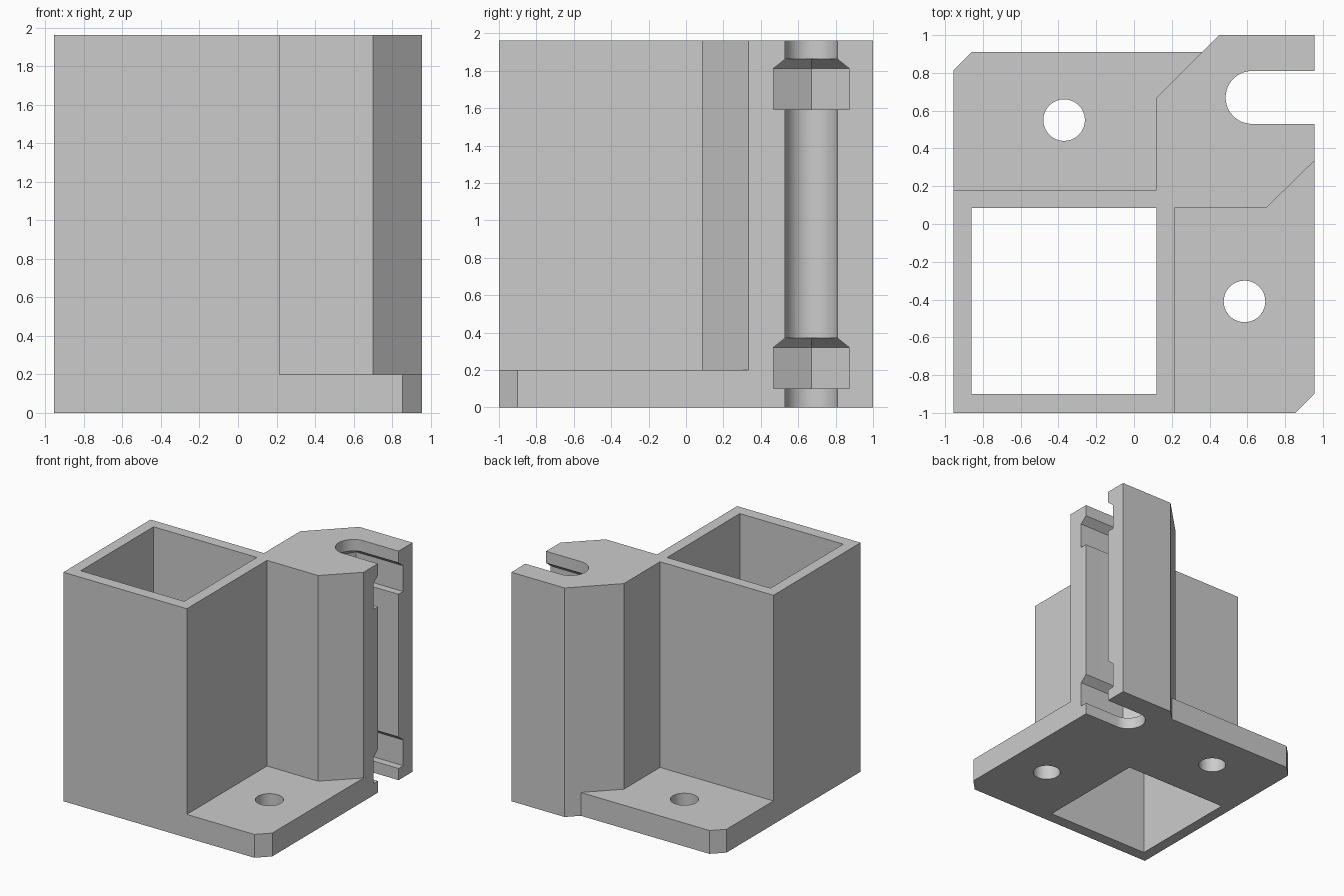
import bpy, bmesh
from math import pi, cos, sin

if "Cube" in bpy.data.objects:
    bpy.data.objects.remove(bpy.data.objects["Cube"], do_unlink=True)

HEIGHT, PLATE = 1.962, 0.2
EDGE = 0.955                    # half width in x
ROD_X, ROD_Y, ROD_R = 0.625, 0.67, 0.14
OUT = 1.3                       # cutters run out past the open side

grey = bpy.data.materials.new("plain grey")
grey.use_nodes = True
colour = (0.6, 0.6, 0.6, 1)
grey.diffuse_color = colour
grey.node_tree.nodes["Principled BSDF"].inputs["Base Color"].default_value = colour


def loft(name, sections):
    """Solid through matching outlines, given as (z, points) from the bottom up."""
    bm = bmesh.new()
    rings = [[bm.verts.new((x, y, z)) for x, y in pts] for z, pts in sections]
    n = len(rings[0])
    for low, high in zip(rings, rings[1:]):
        for i in range(n):
            j = (i + 1) % n
            bm.faces.new((low[i], low[j], high[j], high[i]))
    bm.faces.new(rings[0][::-1])
    bm.faces.new(rings[-1])
    bmesh.ops.recalc_face_normals(bm, faces=bm.faces)
    mesh = bpy.data.meshes.new(name)
    bm.to_mesh(mesh)
    bm.free()
    mesh.materials.append(grey)
    ob = bpy.data.objects.new(name, mesh)
    bpy.context.collection.objects.link(ob)
    return ob


def prism(name, pts, z0, z1):
    return loft(name, [(z0, pts), (z1, pts)])


def arc(x, y, r, start, end, steps):
    return [(x + r * cos(start + (end - start) * i / steps),
             y + r * sin(start + (end - start) * i / steps)) for i in range(steps + 1)]


def rod_slot():
    return arc(ROD_X, ROD_Y, ROD_R, pi / 2, 3 * pi / 2, 32) + [
        (OUT, ROD_Y - ROD_R), (OUT, ROD_Y + ROD_R)]


def nut_slot(apothem):
    """Half a hexagon pointing inward, drawn out to the open side."""
    half = arc(ROD_X, ROD_Y, apothem / cos(pi / 6), 2 * pi / 3, 4 * pi / 3, 2)
    return half + [(OUT, ROD_Y - apothem), (OUT, ROD_Y + apothem)]


def combine(target, other, operation):
    other.hide_render = True
    mod = target.modifiers.new(operation.lower(), 'BOOLEAN')
    mod.operation, mod.solver, mod.object = operation, 'EXACT', other
    bpy.context.view_layer.objects.active = target
    bpy.ops.object.modifier_apply(modifier=mod.name)
    bpy.data.objects.remove(other, do_unlink=True)


# Square post joined to the corner clamp block
bracket = prism("corner_bracket", [
    (-EDGE, -1), (0.215, -1), (0.215, 0.085), (0.7, 0.085), (EDGE, 0.335),
    (EDGE, 1), (0.45, 1), (0.12, 0.67), (0.12, 0.18), (-EDGE, 0.18)], 0, HEIGHT)

# Base plate with clipped corners
plate = prism("base_plate", [
    (-EDGE, -1), (0.855, -1), (EDGE, -0.9), (EDGE, 0.91),
    (-0.86, 0.91), (-EDGE, 0.815)], 0, PLATE)
combine(bracket, plate, 'UNION')

# Square post socket, right through
combine(bracket, prism("socket_cutter", [
    (-0.86, -0.9), (0.12, -0.9), (0.12, 0.085), (-0.86, 0.085)], -0.2, 2.2), 'DIFFERENCE')

# Screw holes in the base plate
for x, y in ((-0.37, 0.55), (0.585, -0.41)):
    combine(bracket, prism("screw_cutter", arc(x, y, 0.11, 0, 2 * pi, 48)[:-1],
                           -0.2, 0.5), 'DIFFERENCE')

# Open rod slot
combine(bracket, prism("rod_cutter", rod_slot(), -0.2, 2.2), 'DIFFERENCE')

# Nut traps with tapered roofs
for z in (0.1, 1.592):
    combine(bracket, loft("nut_cutter", [
        (z, nut_slot(0.203)), (z + 0.22, nut_slot(0.203)),
        (z + 0.272, nut_slot(0.138))]), 'DIFFERENCE')

# Smooth the round walls, keep the edges crisp
bpy.ops.object.select_all(action='DESELECT')
bracket.select_set(True)
bpy.context.view_layer.objects.active = bracket
bpy.ops.object.shade_smooth_by_angle(angle=pi / 9)
